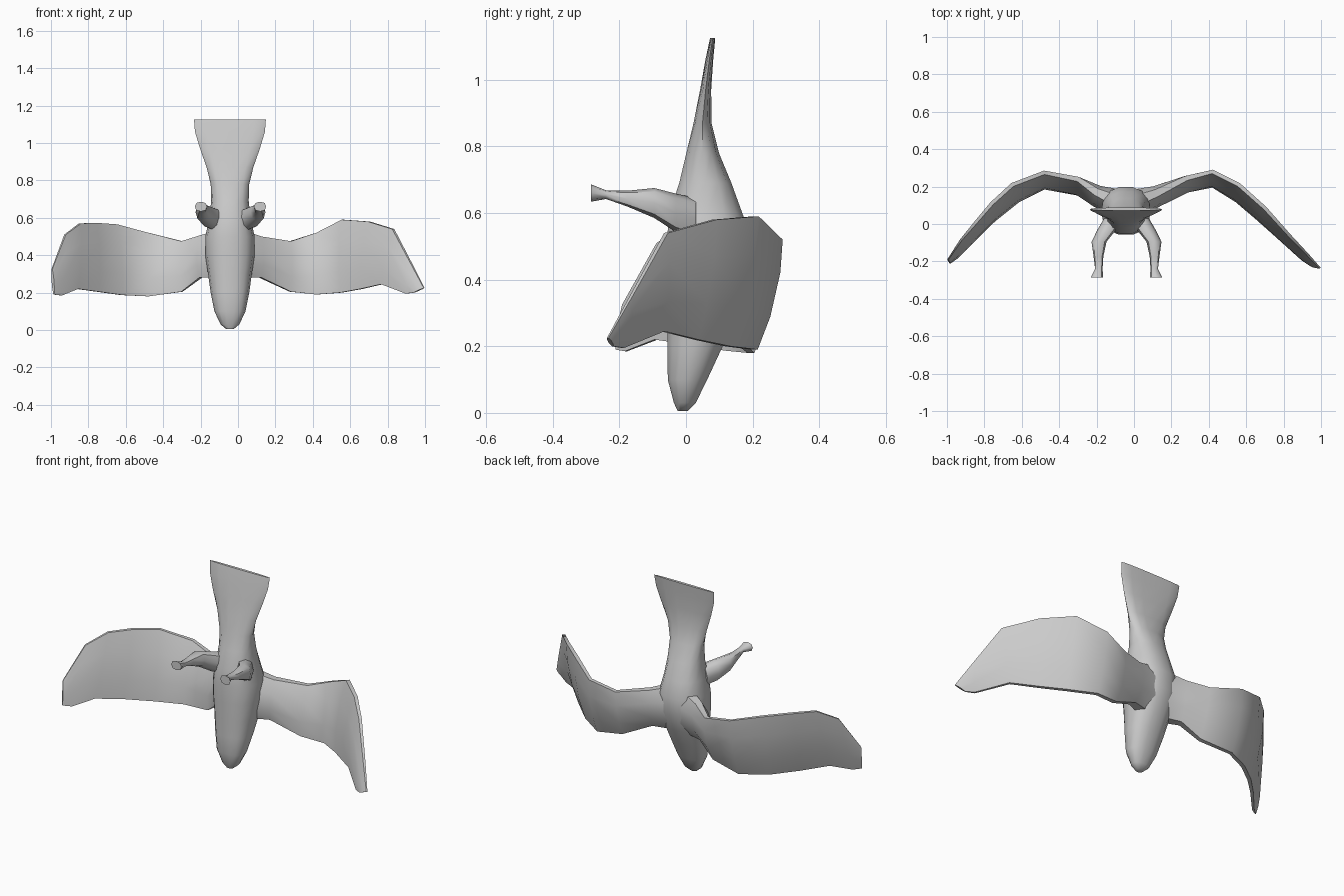
import bpy, bmesh, math
from mathutils import Vector


def loft(name, rings, angle=50):
    """Skin a list of equal-length point rings and cap both ends."""
    bm = bmesh.new()
    vr = [[bm.verts.new(p) for p in r] for r in rings]
    n = len(vr[0])
    for a, b in zip(vr, vr[1:]):
        for i in range(n):
            j = (i + 1) % n
            bm.faces.new((a[i], a[j], b[j], b[i]))
    bm.faces.new(vr[0])
    bm.faces.new(vr[-1])
    bmesh.ops.recalc_face_normals(bm, faces=bm.faces)
    me = bpy.data.meshes.new(name)
    bm.to_mesh(me)
    bm.free()
    ob = bpy.data.objects.new(name, me)
    bpy.context.collection.objects.link(ob)
    bpy.ops.object.select_all(action='DESELECT')
    ob.select_set(True)
    bpy.context.view_layer.objects.active = ob
    bpy.ops.object.shade_smooth_by_angle(angle=math.radians(angle))
    return ob


def oval(n, power=0.85):
    """Slightly squared unit ellipse."""
    pts = []
    for i in range(n):
        a = 2 * math.pi * i / n
        c, s = math.cos(a), math.sin(a)
        pts.append((math.copysign(abs(c) ** power, c), math.copysign(abs(s) ** power, s)))
    return pts


# Body and fanned tail: z, half width, front y, back y
body = [(0.005, .02, -.025, .005), (.03, .05, -.037, .03), (.10, .083, -.056, .065),
        (.20, .103, -.057, .112), (.30, .117, -.058, .16), (.40, .132, -.06, .195),
        (.50, .132, -.06, .20), (.59, .112, -.055, .175), (.69, .10, -.022, .138),
        (.78, .103, .0, .10), (.87, .125, .022, .077), (.97, .16, .042, .076),
        (1.06, .187, .058, .082), (1.125, .192, .072, .088)]
loft("body_and_tail", [[(-.043 + w * c, (f + b) / 2 + (b - f) / 2 * s, z)
                        for c, s in oval(14)] for z, w, f, b in body])

# Wings: upper edge (x, y, z), lower edge (x, y, z), half thickness
right = [(.00, .12, .54, .00, .09, .28, .075), (.12, .165, .50, .12, .13, .28, .05),
         (.28, .245, .475, .28, .18, .205, .032), (.42, .28, .52, .42, .205, .19, .026),
         (.56, .21, .59, .55, .125, .20, .026), (.70, .085, .58, .66, .03, .22, .024),
         (.83, -.06, .54, .77, -.07, .245, .02), (.93, -.165, .35, .90, -.19, .195, .015),
         (.995, -.235, .225, .94, -.22, .20, .008)]
left = [(-.08, .12, .54, -.08, .09, .28, .075), (-.20, .17, .505, -.20, .13, .28, .05),
        (-.30, .24, .475, -.30, .165, .205, .032), (-.48, .275, .52, -.48, .195, .18, .026),
        (-.65, .21, .565, -.62, .125, .187, .026), (-.76, .11, .573, -.75, .02, .205, .024),
        (-.845, .01, .57, -.86, -.09, .22, .02), (-.925, -.085, .51, -.945, -.18, .185, .014),
        (-.995, -.19, .325, -.985, -.21, .19, .008)]


def wing(name, secs):
    mids = [(Vector(s[0:3]) + Vector(s[3:6])) / 2 for s in secs]
    rings = []
    for k, s in enumerate(secs):
        up, lo, t = Vector(s[0:3]), Vector(s[3:6]), s[6]
        d = mids[min(k + 1, len(mids) - 1)] - mids[max(k - 1, 0)]
        n = Vector((-d.y, d.x, 0)).normalized()
        if n.y < 0:
            n = -n
        ring = []
        for side, stops in ((1, (0, .3, .7, 1)), (-1, (1, .7, .3, 0))):
            for f in stops:
                edge = f in (0, 1)
                ring.append(lo.lerp(up, f) + n * side * t * (.4 if edge else 1))
        rings.append(ring)
    loft(name, rings)


wing("right_wing", right)
wing("left_wing", left)

# Legs with flared feet: outward x, y, z, half width, half height
leg = [(.07, .03, .585, .05, .06), (.105, -.03, .60, .05, .058), (.147, -.095, .63, .04, .045),
       (.15, -.175, .643, .026, .024), (.148, -.24, .655, .02, .013), (.158, -.285, .66, .033, .026)]
for name, sgn, cx in (("left_leg", -1, -.04), ("right_leg", 1, -.04)):
    loft(name, [[(cx + sgn * x + w * c, y, z + h * s) for c, s in oval(8)]
                for x, y, z, w, h in leg])
